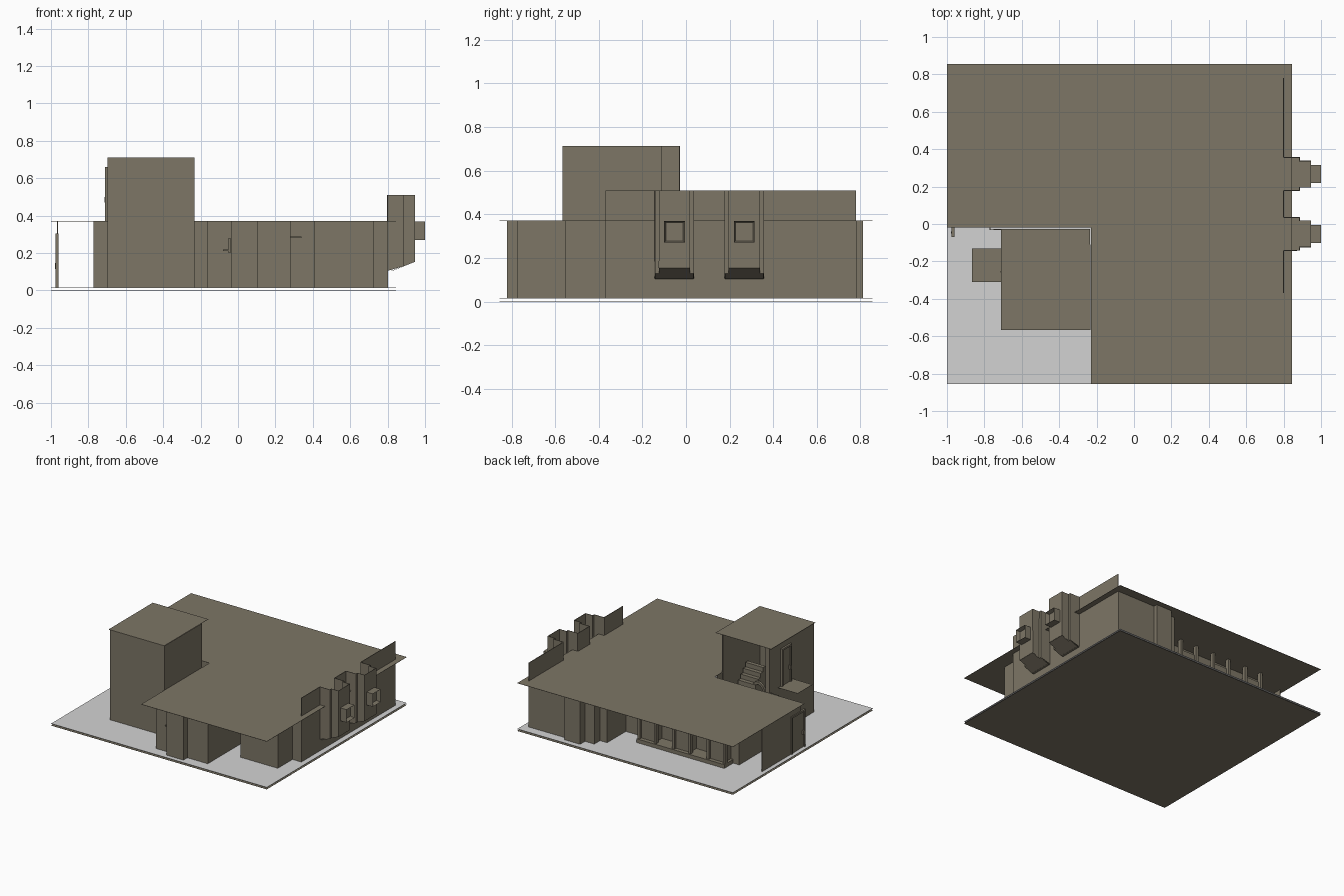
import bpy, bmesh, math

if "Cube" in bpy.data.objects:
    bpy.data.objects.remove(bpy.data.objects["Cube"], do_unlink=True)


def material(name, rgb):
    m = bpy.data.materials.new(name)
    m.use_nodes = True
    m.diffuse_color = (*rgb, 1)
    m.node_tree.nodes["Principled BSDF"].inputs["Base Color"].default_value = (*rgb, 1)
    return m


STONE = material("warm_stone", (0.205, 0.181, 0.133))
PALE = material("pale_grey", (0.65, 0.65, 0.65))
GROUND, ROOF, TOP = 0.016, 0.37, 0.71


def finish(name, bm, mat=STONE):
    me = bpy.data.meshes.new(name)
    bm.to_mesh(me)
    bm.free()
    me.materials.append(mat)
    ob = bpy.data.objects.new(name, me)
    bpy.context.collection.objects.link(ob)
    return ob


def thicken(ob, t, offset):
    mod = ob.modifiers.new("thickness", 'SOLIDIFY')
    mod.thickness, mod.offset = t, offset
    return ob


def wall(name, pts, z0=GROUND, z1=ROOF):
    """Thin upright wall along a plan path; z0 may be a function of x."""
    low = z0 if callable(z0) else (lambda x: z0)
    bm = bmesh.new()
    cols = [(bm.verts.new((x, y, low(x))), bm.verts.new((x, y, z1))) for x, y in pts]
    for (a, b), (c, d) in zip(cols, cols[1:]):
        bm.faces.new((a, c, d, b))
    return thicken(finish(name, bm), 0.005, 0)


def plate(name, pts, z, mat=STONE, t=0.002):
    """Thin flat plate from a counter-clockwise outline, hanging below z."""
    zf = z if callable(z) else (lambda x: z)
    bm = bmesh.new()
    bm.faces.new([bm.verts.new((x, y, zf(x))) for x, y in pts])
    return thicken(finish(name, bm, mat), t, -1)


def rect(x0, x1, y0, y1):
    return [(x0, y0), (x1, y0), (x1, y1), (x0, y1)]


def box(name, x0, x1, y0, y1, z0, z1):
    bm = bmesh.new()
    bmesh.ops.create_cube(bm, size=1)
    for v in bm.verts:
        v.co = (x0 + (v.co.x + .5) * (x1 - x0), y0 + (v.co.y + .5) * (y1 - y0),
                z0 + (v.co.z + .5) * (z1 - z0))
    bm.normal_update()
    return finish(name, bm)


# Ground sheets
SITE = rect(-1, 0.845, -0.855, 0.855)
plate("ground_top", SITE, GROUND, PALE)
plate("ground_base", SITE, 0.002)

# Flat main roof with the tower corner left out
plate("main_roof", [(-0.23, -0.855), (0.845, -0.855), (0.845, 0.855),
                    (-1, 0.855), (-1, -0.02), (-0.23, -0.02)], ROOF + 0.001)

# Stair tower, open towards the back
wall("tower_walls", [(-0.235, -0.11), (-0.235, -0.565), (-0.695, -0.565),
                     (-0.695, -0.03), (-0.66, -0.03)], GROUND, TOP)
plate("tower_roof", rect(-0.71, -0.235, -0.567, -0.027), TOP + 0.002)
plate("door_canopy", rect(-0.865, -0.695, -0.31, -0.13), ROOF + 0.001)


def side_door(name, x, y0, y1, z0, z1, knob=True):
    """Framed door on a wall that faces -x."""
    f = 0.014
    box(name + "_leaf", x - 0.006, x, y0 + f, y1 - f, z0, z1 - f)
    for y in (y0, y1 - f):
        box(name + "_jamb", x - 0.015, x, y, y + f, z0, z1)
    box(name + "_head", x - 0.015, x, y0, y1, z1 - f, z1)
    if knob:
        box(name + "_handle", x - 0.018, x, y0 + 0.02, y0 + 0.03, z0 + 0.1, z0 + 0.13)


side_door("tower_door", -0.697, -0.28, -0.16, ROOF, 0.66)

# Stairs and arched rail inside the tower
for i in range(10):
    y = -0.1 - i * 0.03
    box("stair_step", -0.4, -0.25, y - 0.03, y, GROUND, GROUND + 0.034 * (i + 1))
bm = bmesh.new()
N = 12
ring = [(math.cos(math.pi * i / N), math.sin(math.pi * i / N)) for i in range(N + 1)]
pairs = [[bm.verts.new((-0.41 + c * r, -0.3, 0.2 + s * r * 1.3)) for r in (0.045, 0.06)]
         for c, s in ring]
for (a, b), (c, d) in zip(pairs, pairs[1:]):
    bm.faces.new((a, b, d, c))
thicken(finish("stair_arch", bm), 0.02, 0)
for x in (-0.4625, -0.3575):
    box("stair_arch_post", x - 0.0075, x + 0.0075, -0.31, -0.29, GROUND, 0.2)

# Front of the house: stepped entrance block, recessed porch and side room
wall("entrance_block", [(-0.16, -0.15), (-0.16, -0.77), (-0.035, -0.77), (-0.035, -0.818),
                        (0.105, -0.818), (0.105, -0.77), (0.28, -0.77), (0.28, -0.3),
                        (0.41, -0.3), (0.41, -0.55), (0.725, -0.55), (0.725, -0.37),
                        (0.8, -0.37)])
box("porch_ledge", 0.28, 0.34, -0.34, -0.3, 0.28, 0.29)
box("entrance_lamp_arm", -0.08, -0.05, -0.78, -0.77, 0.21, 0.22)
box("entrance_lamp", -0.05, -0.04, -0.78, -0.77, 0.2, 0.28)

# Right side: tall parapet wall with two projecting bays
PARAPET, SIDE = 0.51, 0.8
BAYS = (-0.053, 0.267)
HALF = 0.088


def skirt(x):
    return 0.105 + max(0, x - 0.82) * 0.4


wall("right_wall_low", [(SIDE, -0.37), (SIDE, 0.78)], GROUND, 0.105)
edges = [-0.37] + [c + s * HALF for c in BAYS for s in (-1, 1)] + [0.78]
for a, b in zip(edges[::2], edges[1::2]):
    wall("right_wall", [(SIDE, a), (SIDE, b)], GROUND, PARAPET)
for c in BAYS:
    half_plan = [(SIDE, HALF), (0.885, HALF), (0.885, 0.07), (0.945, 0.07)]
    plan = [(x, c - d) for x, d in half_plan] + [(x, c + d) for x, d in reversed(half_plan)]
    wall("bay_wall", plan, skirt, PARAPET)
    for x0, x1, h in ((SIDE, 0.82, HALF), (0.82, 0.885, HALF), (0.885, 0.945, 0.07)):
        plate("bay_underside", rect(x0, x1, c - h, c + h), skirt)
    # Window box with a recessed outer face
    ob = box("bay_window_box", 0.945, 1.0, c - 0.048, c + 0.048, 0.27, 0.37)
    bm = bmesh.new()
    bm.from_mesh(ob.data)
    outer = [f for f in bm.faces if f.normal.x > 0.9]
    bmesh.ops.inset_region(bm, faces=outer, thickness=0.012)
    bmesh.ops.translate(bm, verts=outer[0].verts, vec=(-0.03, 0, 0))
    bm.to_mesh(ob.data)
    bm.free()

# Back walls: stepped corner room, then the recessed garden side
wall("back_corner_room", [(0.8, 0.78), (0.47, 0.78), (0.47, 0.81), (0.34, 0.81), (0.34, 0.75),
                          (0.26, 0.75), (0.26, 0.68), (0.2, 0.68), (0.2, 0.45)])
wall("garden_wall", [(0.2, 0.45), (-0.77, 0.45), (-0.77, -0.03), (-0.695, -0.03)])
box("garden_ledge", -0.72, 0.03, 0.45, 0.56, GROUND, 0.045)
for x in (-0.64, -0.345, -0.05):
    box("garden_bay", x - 0.06, x + 0.06, 0.45, 0.53, 0.045, 0.3)
    for s in (-1, 1):
        box("garden_bay_post", x + s * 0.07 - 0.01, x + s * 0.07 + 0.01,
            0.52, 0.55, 0.045, ROOF)

# Free-standing left wall with its door
wall("left_wall", [(-0.965, -0.02), (-0.965, 0.45)])
side_door("left_door", -0.96, -0.07, 0.1, GROUND, 0.305)
